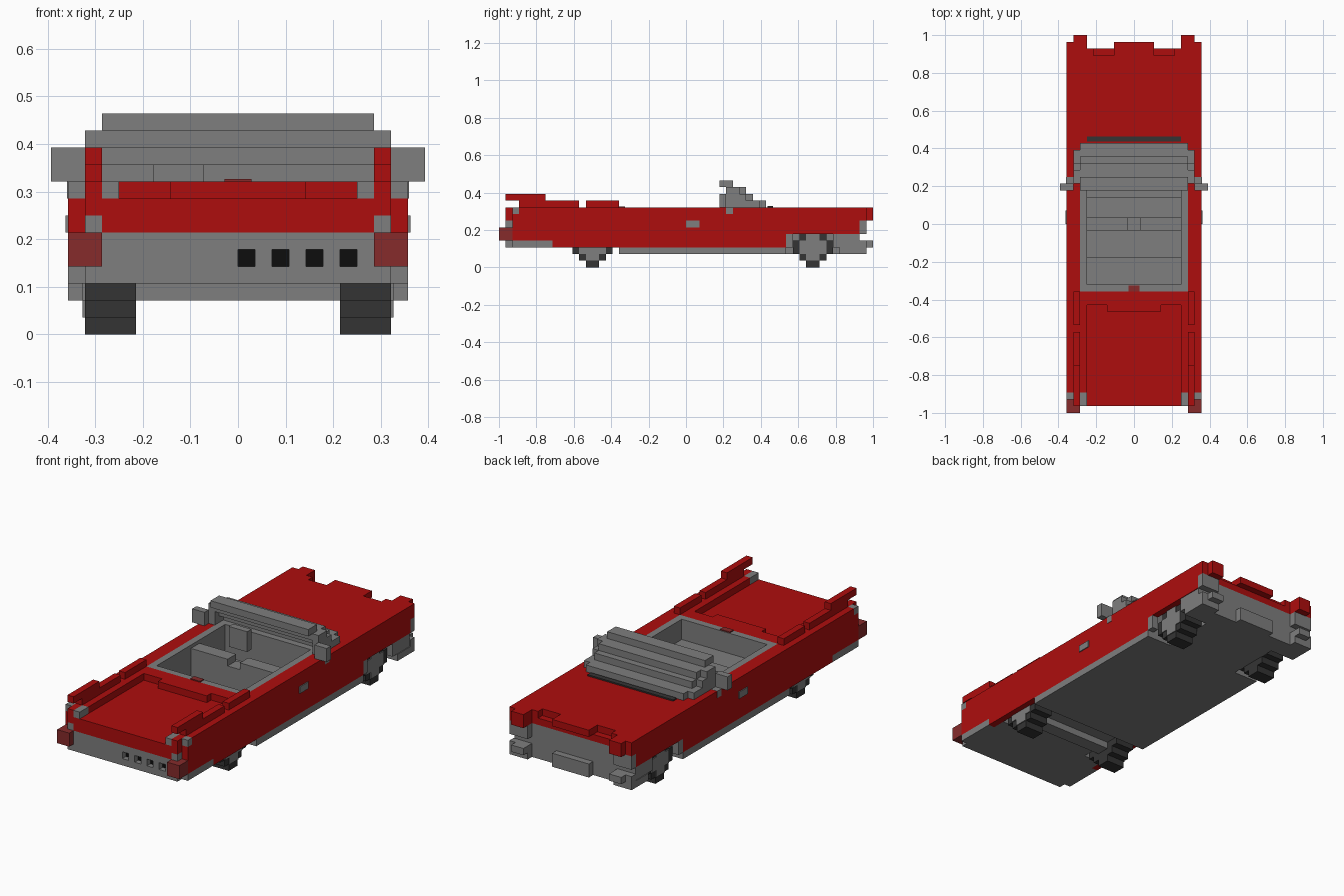
import bpy, bmesh
from mathutils import Matrix, Vector

cube = bpy.data.objects.get("Cube")
if cube:
    bpy.data.objects.remove(cube, do_unlink=True)

U = 1 / 28  # size of one block


def material(name, r, g, b):
    mat = bpy.data.materials.new(name)
    mat.use_nodes = True
    mat.diffuse_color = (r, g, b, 1)
    mat.node_tree.nodes["Principled BSDF"].inputs["Base Color"].default_value = (r, g, b, 1)
    return mat


red = material("red paint", 0.42, 0.004, 0.004)
gray = material("gray trim", 0.21, 0.21, 0.21)
rubber = material("dark rubber", 0.034, 0.034, 0.034)
black = material("black vent", 0.004, 0.004, 0.004)
lamp = material("lamp red", 0.24, 0.024, 0.024)


def add_box(bm, x0, x1, y0, y1, z0, z1):
    centre = Vector((x0 + x1, y0 + y1, z0 + z1)) * U / 2
    size = Vector((x1 - x0, y1 - y0, z1 - z0)) * U
    bmesh.ops.create_cube(bm, size=1, matrix=Matrix.Translation(centre) @ Matrix.Diagonal(size).to_4x4())


def part(name, mat, *boxes):
    """One object from boxes (x, y, z ranges in blocks); boxes fully on +x are mirrored."""
    bm = bmesh.new()
    for x0, x1, *rest in boxes:
        add_box(bm, x0, x1, *rest)
        if x0 > 0:
            add_box(bm, -x1, -x0, *rest)
    mesh = bpy.data.meshes.new(name)
    bm.to_mesh(mesh)
    bm.free()
    mesh.materials.append(mat)
    obj = bpy.data.objects.new(name, mesh)
    bpy.context.collection.objects.link(obj)
    return obj


# Underbody, narrowed around the wheels
part("floor_plate", gray,
     (-10, 10, -10, 15, 2, 3), (-6, 6, 15, 23, 2, 3), (-10, 10, 23, 26, 2, 3),
     (-9, 9, -27, -18, 3, 4), (-6, 6, -18, -10, 3, 4), (9, 10, -26, -20, 3, 4))
part("inner_frame", gray,
     (-9, 9, 8, 15, 3, 7), (-6, 6, 15, 23, 3, 7), (-9, 9, 23, 26, 3, 7),
     (9, 10, 15, 16, 3, 5), (9, 9.9, 22, 26, 3, 5))
part("axles", gray, (-6, 6, -15, -13, 2, 4), (-6, 6, 18, 20, 2, 4))

# Painted body
part("side_panels", red,
     (9, 10, -26, -20, 4, 7), (9, 10, -20, 15, 3, 7), (9, 10, 15, 26, 5, 7),
     (9, 10, -26, 27, 7, 8), (9, 10, -25, 27, 8, 9), (8, 9, -10, 8, 3, 9))
part("hood", red,
     (-9, 9, 8, 25, 7, 9), (-9, 9, 25, 26, 7, 8), (-3, 3, 25, 27, 8, 9),
     (6, 9, 25, 26, 8, 9), (7, 9, 26, 28, 7, 8), (7, 9, 26, 28, 8, 9))
part("trunk", red, (-9, 9, -26, -10, 4, 8), (-8, 8, -27, -26, 6, 8))
part("rear_deck", red,
     (-9, 9, -12, -10, 8, 9), (-4, 4, -13, -12, 8, 9), (7, 9, -25, -12, 8, 9))
part("fins", red,
     (8, 9, -27, -25, 8, 9), (8, 9, -25, -16, 9, 10), (8, 9, -15, -10, 9, 10),
     (8, 9, -27, -21, 10, 11), (8, 9, -27, -26, 7, 8))
part("fin_trim", gray, (7, 8, -27, -25, 8, 9), (9, 10, -26, -25, 8, 9), (8, 9, -27, -26, 6, 7))

# Vented bumper at the finned end
ribs = [(x, x + 1, -27, -26, 4, 5) for x in range(-7, 9, 2)]
part("vent_bumper", gray, (-9, 9, -27, -26, 5, 6), (-9, -8, -27, -26, 4, 5),
     (8, 9, -27, -26, 4, 5), *ribs)
part("vent_openings", black, (-8, 8, -26.2, -25.9, 4, 5))
part("tail_lamps", lamp, (8, 10, -28, -27, 4, 6), (9, 10, -27, -26, 4, 6))
part("deck_lamp", lamp, (-0.8, 0.8, -10, -9.1, 9, 9.15))

# Grille end with stepped bumper
part("grille_bumper", gray,
     (-3, 3, 26, 27, 2, 4), (7, 10, 26, 27, 2, 4), (7, 9, 27, 28, 3, 4),
     (-9, 9, 25, 26, 3, 4), (7, 9, 26, 27, 5, 7), (9, 10, 26, 27, 5, 7))

# Cabin
part("cabin_tub", gray,
     (-7, 7, -9, 8, 3, 4), (7, 8, -10, 8, 3, 9), (-7, 7, -10, -9, 3, 9), (-8, 8, 7, 8, 3, 9))
part("rear_seat", gray, (-7, 7, -9, -5, 4, 6))
part("front_seat", gray, (1, 7, -1, 1, 4, 8.5), (-1, 1, -1, 1, 4, 7.5), (-7, 7, 1, 4, 4, 6))
part("steering_wheel", gray,
     (-5, -2, 5, 6, 9, 10), (-5, -2, 5, 6, 7, 8), (-5, -4, 5, 6, 8, 9),
     (-3, -2, 5, 6, 8, 9), (-4, -3, 5, 7, 7, 9))

# Windshield, stepped back row by row with wrapped corners
part("windshield", gray,
     (-8, 8, 5, 7, 12, 13),
     (-8, 8, 6, 9, 11, 12), (8, 9, 6, 8, 11, 12),
     (-8, 8, 7, 10, 10, 11), (8, 9, 6, 9, 10, 11),
     (-8, 8, 8, 12, 9, 10), (8, 9, 6, 11, 9, 10), (9, 10.05, 6, 7, 8, 9.02))
part("cowl_vent", rubber, (-7, 7, 12.2, 13, 9, 9.2))
part("mirrors", gray, (9, 11, 5, 6, 9, 11))
part("door_handles", gray, (10, 10.15, 0, 2, 6, 7))

# Stepped wheels with hub faces
for end, y in (("finned", -14), ("grille", 19)):
    tread = [(6, 9, y - w, y + w, z, z + 1) for z, w in enumerate((1, 2, 3, 3, 2, 1))]
    hubs = [(9, 9.15, y - w, y + w, z, z + 1) for z, w in enumerate((1, 2, 2, 1), start=1)]
    part(end + "_end_wheels", rubber, *tread)
    part(end + "_end_hubs", gray, *hubs)
